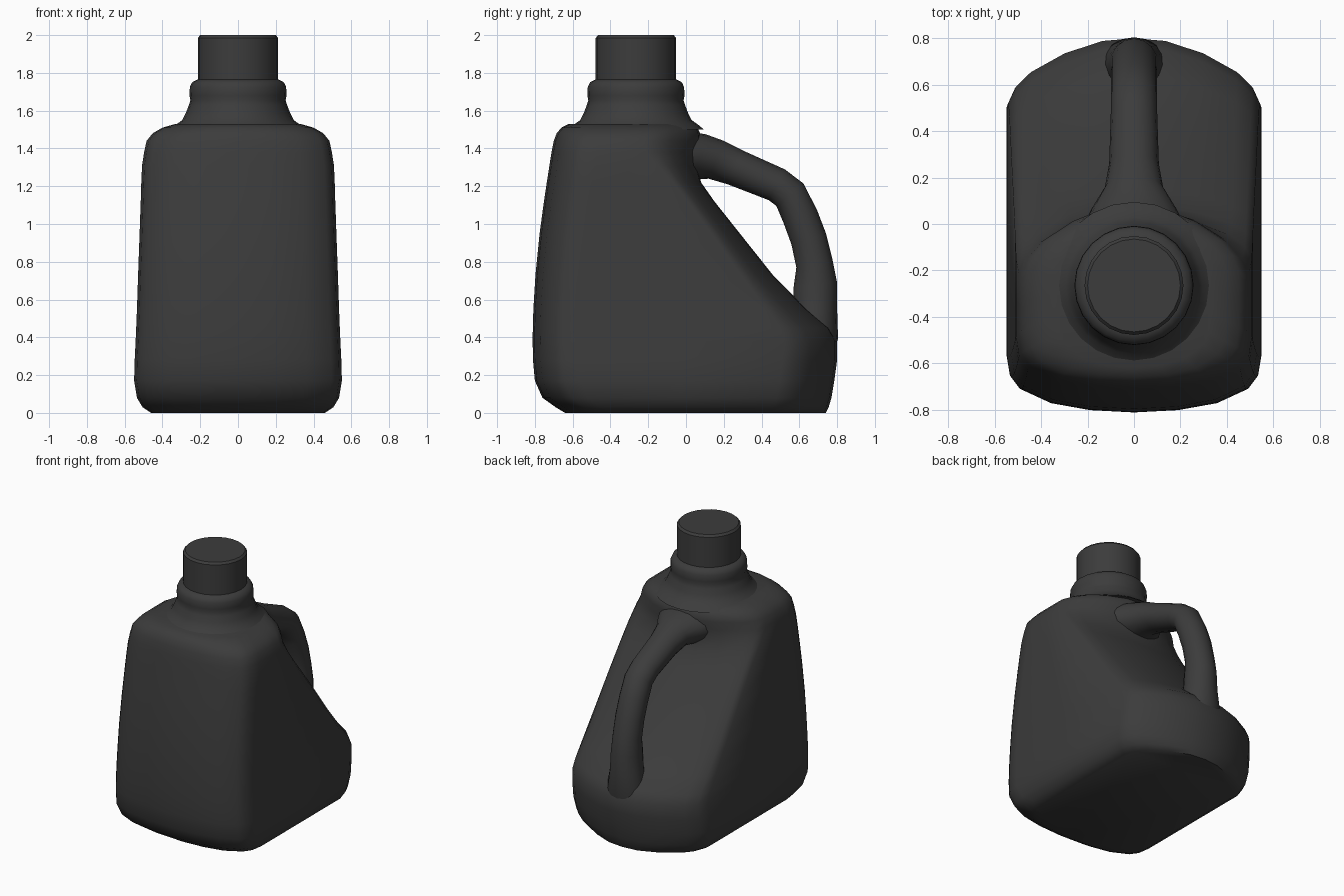
import bpy, bmesh, math

if "Cube" in bpy.data.objects:
    bpy.data.objects.remove(bpy.data.objects["Cube"])

dark = bpy.data.materials.new("dark_plastic")
dark.diffuse_color = (0.045, 0.045, 0.045, 1)
dark.use_nodes = True
dark.node_tree.nodes["Principled BSDF"].inputs["Base Color"].default_value = dark.diffuse_color


def loft(name, rings, angle=50):
    """Skin closed rings of equal point count and cap both ends."""
    bm = bmesh.new()
    loops = [[bm.verts.new(p) for p in r] for r in rings]
    for a, b in zip(loops, loops[1:]):
        n = len(a)
        for i in range(n):
            bm.faces.new((a[i], a[(i + 1) % n], b[(i + 1) % n], b[i]))
    bm.faces.new(loops[0][::-1])
    bm.faces.new(loops[-1])
    bmesh.ops.recalc_face_normals(bm, faces=bm.faces)
    me = bpy.data.meshes.new(name)
    bm.to_mesh(me)
    bm.free()
    ob = bpy.data.objects.new(name, me)
    bpy.context.collection.objects.link(ob)
    me.materials.append(dark)
    bpy.ops.object.select_all(action='DESELECT')
    ob.select_set(True)
    bpy.context.view_layer.objects.active = ob
    bpy.ops.object.shade_smooth_by_angle(angle=math.radians(angle))
    return ob


def body_ring(z, w, front, back, drop):
    """Rounded front corners, arched back; drop = how far the back corners recede."""
    half = [(0.35, front + .01), (0.66, front + .04), (0.9, front + .1), (0.975, front + .155),
            (1, front + .24), (1, (front + back - drop + .24) / 2), (1, back - drop),
            (0.94, back - drop * .75), (0.82, back - drop * .52),
            (0.55, back - drop * .23), (0.25, back - drop * .04)]
    pts = [(0, front)] + half + [(0, back)] + [(-x, y) for x, y in reversed(half)]
    return [(x * w, y, z) for x, y in pts]


# Body: height, half width, front y, back y, back corner recession
body = loft("bottle_body", [body_ring(*r) for r in [
    (0, .46, -.64, .74, .29), (.03, .505, -.69, .755, .29), (.08, .535, -.76, .77, .29),
    (.17, .55, -.80, .785, .29), (.28, .547, -.81, .80, .29), (.38, .542, -.812, .80, .28),
    (.45, .539, -.811, .76, .27), (.55, .535, -.808, .64, .22), (.73, .529, -.797, .46, .17),
    (.95, .521, -.775, .285, .15), (1.12, .515, -.752, .15, .14), (1.22, .512, -.737, .08, .15),
    (1.31, .508, -.723, .06, .21), (1.38, .497, -.712, .07, .28), (1.44, .484, -.70, .08, .30),
    (1.48, .452, -.685, .075, .28), (1.51, .40, -.66, .06, .27), (1.53, .33, -.62, .04, .26)]])

# Handle: centre y, z, tilt of section, half width, half thickness
path = [(-.05, 1.37, 100, .24, .13), (.07, 1.355, 75, .18, .125), (.16, 1.34, 68, .125, .108),
        (.26, 1.3, 67, .107, .098), (.48, 1.208, 62, .10, .092), (.55, 1.155, 40, .10, .093),
        (.605, 1.04, 22, .10, .095), (.65, .92, 17, .10, .096), (.68, .79, 12, .10, .098),
        (.685, .68, 5, .105, .115), (.685, .55, 0, .115, .115), (.69, .4, -3, .14, .115),
        (.67, .28, -5, .14, .10)]
rings = []
for y, z, tilt, a, b in path:
    t = math.radians(tilt)
    rings.append([(a * math.cos(u), y + b * math.sin(u) * math.cos(t), z + b * math.sin(u) * math.sin(t))
                  for u in (k * math.tau / 16 for k in range(16))])
handle = loft("handle", rings, 60)


def lathe(name, profile, n=24):
    return loft(name, [[(r * math.cos(k * math.tau / n), -.265 + r * math.sin(k * math.tau / n), z)
                        for k in range(n)] for r, z in profile], 40)


# Neck collar flaring into the shoulder, and the cap
lathe("neck", [(.36, 1.50), (.33, 1.525), (.295, 1.55), (.275, 1.59), (.26, 1.63), (.252, 1.655),
               (.257, 1.68), (.255, 1.725), (.243, 1.75), (.215, 1.765)])
lathe("cap", [(.213, 1.74), (.213, 1.985), (.2, 2.0)])
